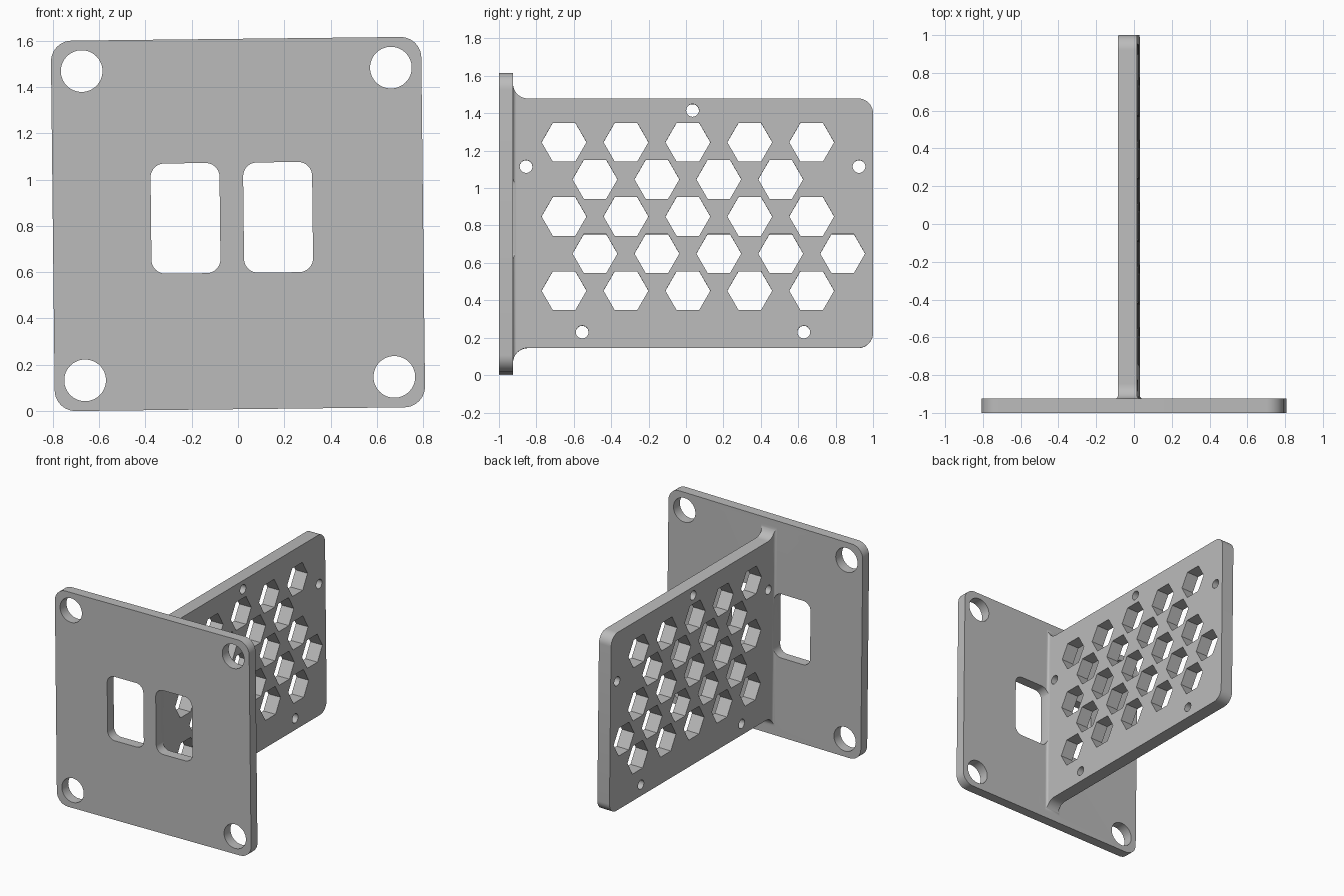
import bpy, bmesh, math
from mathutils import Matrix

if "Cube" in bpy.data.objects:
    bpy.data.objects.remove(bpy.data.objects["Cube"])

TILT = math.radians(-0.64)   # whole bracket leans slightly about y
MID_Z = 0.808                # height of the plate centre
WEB_X = -0.0265              # centre of the upright web

grey = bpy.data.materials.new("grey")
grey.diffuse_color = (0.5, 0.5, 0.5, 1)
grey.use_nodes = True
grey.node_tree.nodes["Principled BSDF"].inputs["Base Color"].default_value = grey.diffuse_color


def make_object(name, bm):
    bmesh.ops.recalc_face_normals(bm, faces=bm.faces[:])
    mesh = bpy.data.meshes.new(name)
    bm.to_mesh(mesh)
    bm.free()
    ob = bpy.data.objects.new(name, mesh)
    bpy.context.collection.objects.link(ob)
    return ob


def circle(cu, cv, r, n):
    return [(cu + r * math.cos(2 * math.pi * i / n),
             cv + r * math.sin(2 * math.pi * i / n)) for i in range(n)]


def rounded_rect(cu, cv, hu, hv, r, seg=10):
    pts = []
    for k, (su, sv) in enumerate([(1, 1), (-1, 1), (-1, -1), (1, -1)]):
        for i in range(seg + 1):
            a = math.pi / 2 * (k + i / seg)
            pts.append((cu + su * (hu - r) + r * math.cos(a),
                        cv + sv * (hv - r) + r * math.sin(a)))
    return pts


def loft(bm, rings):
    """Closed solid through a list of matching rings of points."""
    rows = [[bm.verts.new(p) for p in ring] for ring in rings]
    n = len(rows[0])
    for a, b in zip(rows, rows[1:]):
        for i in range(n):
            j = (i + 1) % n
            bm.faces.new((a[i], a[j], b[j], b[i]))
    bm.faces.new(rows[0][::-1])
    bm.faces.new(rows[-1])


def prism_y(bm, pts, y0, y1):
    loft(bm, [[(u, y, v) for u, v in pts] for y in (y0, y1)])


def prism_x(bm, pts, x0, x1):
    loft(bm, [[(x, u, v) for u, v in pts] for x in (x0, x1)])


# Mounting plate
bm = bmesh.new()
prism_y(bm, rounded_rect(0, 0, 0.8, 0.8, 0.09), -1, -0.925)
bracket = make_object("bracket", bm)

# Upright web: rectangles lofted along y, flaring into the plate
ROOT, BIG, SMALL, HALF_X, HALF_Z = -0.925, 0.08, 0.018, 0.05, 0.667


def flare(t, r):
    return r - math.sqrt(max(0, r * r - (r - t) ** 2)) if t < r else 0


arc = [1 - math.cos(math.pi / 2 * i / 10) for i in range(11)]
stations = {-0.96} | {round(ROOT + r * a, 5) for r in (BIG, SMALL) for a in arc}
stations |= {round(1 - BIG * a, 5) for a in arc}
rings = []
for y in sorted(stations):
    t = max(0, y - ROOT)
    hx = HALF_X + flare(t, SMALL)
    hz = HALF_Z + flare(t, BIG) - flare(1 - y, BIG)
    rings.append([(WEB_X + sx * hx, y, 0.004 + sz * hz)
                  for sx, sz in ((1, 1), (-1, 1), (-1, -1), (1, -1))])
bm = bmesh.new()
loft(bm, rings)
web = make_object("web", bm)

# Openings
bm = bmesh.new()
for sx in (-1, 1):
    prism_y(bm, rounded_rect(WEB_X + sx * 0.2, 0.027, 0.149, 0.238, 0.06),
            -1.1, -0.885)
    for sz in (-1, 1):
        prism_y(bm, circle(sx * 0.668, sz * 0.668, 0.09, 64), -1.1, -0.85)
for row in range(5):
    odd = row % 2
    count = 4 if row == 1 else 5
    for col in range(count):
        y = -0.652 + 0.331 * (col + odd * 0.5)
        prism_x(bm, circle(y, 0.437 - 0.1985 * row, 0.12, 6), -0.3, 0.3)
for y, z in ((-0.855, 1.115), (0.035, 1.415), (0.925, 1.115),
             (-0.555, 0.23), (0.63, 0.23)):
    prism_x(bm, circle(y, z - MID_Z, 0.034, 32), -0.3, 0.3)
openings = make_object("openings", bm)

# Join web to plate, then cut the openings
bpy.context.view_layer.objects.active = bracket
for tool, op in ((web, 'UNION'), (openings, 'DIFFERENCE')):
    mod = bracket.modifiers.new(op.lower(), 'BOOLEAN')
    mod.object, mod.operation, mod.solver = tool, op, 'EXACT'
    bpy.ops.object.modifier_apply(modifier=mod.name)
    bpy.data.objects.remove(tool)

# Final placement, colour and shading
bracket.data.transform(Matrix.Translation((0, 0, MID_Z)) @ Matrix.Rotation(TILT, 4, 'Y'))
bracket.data.materials.clear()
bracket.data.materials.append(grey)
bracket.select_set(True)
bpy.ops.object.shade_smooth_by_angle(angle=math.radians(30))
